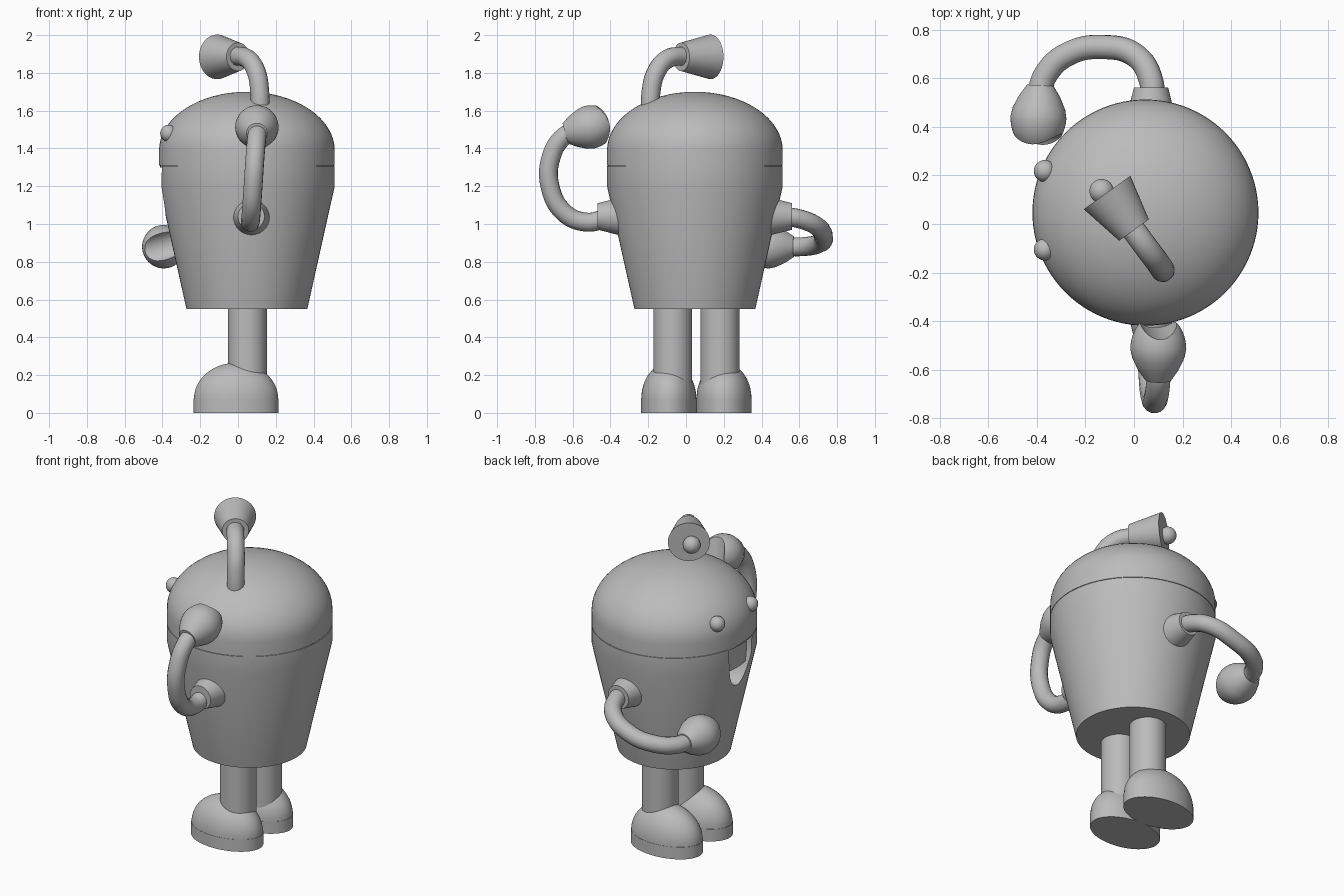
import bpy, bmesh, math
from mathutils import Vector

if "Cube" in bpy.data.objects:
    bpy.data.objects.remove(bpy.data.objects["Cube"])

grey = bpy.data.materials.new("plain grey")
grey.use_nodes = True
grey.diffuse_color = (0.5, 0.5, 0.5, 1)
grey.node_tree.nodes["Principled BSDF"].inputs["Base Color"].default_value = (0.5, 0.5, 0.5, 1)

C = 0.047  # body axis in x and y


def activate(ob):
    bpy.ops.object.select_all(action="DESELECT")
    ob.select_set(True)
    bpy.context.view_layer.objects.active = ob


def smooth(ob):
    activate(ob)
    bpy.ops.object.shade_smooth_by_angle(angle=math.radians(30))


def lathe(name, profile, origin=(0, 0, 0), axis=(0, 0, 1), scale=(1, 1), segs=64):
    """Revolve (radius, height) points around an axis, closing both ends."""
    bm = bmesh.new()
    rings = []
    for r, h in profile:
        if r < 1e-5:
            rings.append([bm.verts.new((0, 0, h))])
        else:
            angles = [2 * math.pi * i / segs for i in range(segs)]
            rings.append([bm.verts.new((r * math.cos(a) * scale[0], r * math.sin(a) * scale[1], h))
                          for a in angles])
    for a, b in zip(rings, rings[1:]):
        for i in range(segs):
            j = (i + 1) % segs
            quad = [a[i % len(a)], a[j % len(a)], b[j % len(b)], b[i % len(b)]]
            bm.faces.new(list(dict.fromkeys(quad)))
    for ring in (rings[0], rings[-1]):
        if len(ring) > 1:
            bm.faces.new(ring)
    bmesh.ops.recalc_face_normals(bm, faces=bm.faces)
    me = bpy.data.meshes.new(name)
    bm.to_mesh(me)
    bm.free()
    me.materials.append(grey)
    ob = bpy.data.objects.new(name, me)
    bpy.context.collection.objects.link(ob)
    ob.location = origin
    ob.rotation_euler = Vector(axis).to_track_quat("Z", "Y").to_euler()
    smooth(ob)
    return ob


def arc(radius, height, base=0.0, steps=16):
    """Quarter ellipse profile from the rim up to the pole."""
    angles = [math.pi / 2 * i / steps for i in range(steps + 1)]
    return [(radius * math.cos(a), base + height * math.sin(a)) for a in angles]


def ball(name, r, origin):
    angles = [math.pi * i / 16 for i in range(17)]
    return lathe(name, [(r * math.sin(a), -r * math.cos(a)) for a in angles], origin, segs=32)


def tube(name, points, radius):
    cu = bpy.data.curves.new(name, "CURVE")
    cu.dimensions = "3D"
    cu.bevel_depth = radius
    cu.bevel_resolution = 6
    cu.use_fill_caps = True
    sp = cu.splines.new("BEZIER")
    sp.resolution_u = 10
    sp.bezier_points.add(len(points) - 1)
    for bp, p in zip(sp.bezier_points, points):
        bp.co = p
        bp.handle_left_type = bp.handle_right_type = "AUTO"
    cu.materials.append(grey)
    ob = bpy.data.objects.new(name, cu)
    bpy.context.collection.objects.link(ob)
    activate(ob)
    bpy.ops.object.convert(target="MESH")
    smooth(bpy.context.object)


def cut(ob, cutter):
    mod = ob.modifiers.new("cut", "BOOLEAN")
    mod.operation = "DIFFERENCE"
    mod.solver = "EXACT"
    mod.object = cutter
    cutter.hide_render = True
    activate(ob)
    bpy.ops.object.modifier_apply(modifier=mod.name)
    bpy.data.objects.remove(cutter)
    smooth(ob)


# Tapered body with a recessed smile under the lid
body = lathe("body", [(0.32, 0.55), (0.465, 1.2), (0.465, 1.306)], (C, C, 0), segs=96)
cut(body, lathe("mouth_cutter", [(1, -0.4), (1, 0.4)], (-0.5, C, 1.31), (1, 0, 0), (0.115, 0.27)))
lathe("mouth_lining", [(0.432, 1.15), (0.432, 1.307)], (C, C, 0), segs=96)

# Domed lid
lathe("lid_seam", [(0.46, 1.3), (0.46, 1.315)], (C, C, 0), segs=96)
lathe("lid", [(0.465, 1.31)] + arc(0.465, 0.31, 1.39), (C, C, 0), segs=96)

# Eyes
for side, y in (("left", -0.105), ("right", 0.218)):
    ball(side + "_eye", 0.045, (-0.367, y, 1.48))

# Legs and shoes
for side, leg_y, foot_y in (("left", -0.07, -0.091), ("right", 0.18, 0.201)):
    lathe(side + "_leg", [(0.103, 0.1), (0.103, 0.6)], (0.05, leg_y, 0))
    foot = (0.225, 0.147)
    lathe(side + "_sole", [(1, 0), (1, 0.075)], (-0.01, foot_y, 0), scale=foot)
    lathe(side + "_shoe", arc(0.99, 0.19, 0.075), (-0.01, foot_y, 0), scale=foot)

# Antenna with a flared horn
tube("antenna", [(0.115, -0.185, 1.52), (0.115, -0.185, 1.7), (0.095, -0.155, 1.81),
                 (0.05, -0.095, 1.875), (-0.02, 0.0, 1.89)], 0.05)
lathe("horn", [(0.075, 0), (0.118, 0.19)], (0.0, -0.025, 1.885), (-0.58, 0.81, 0))
ball("horn_ball", 0.05, (-0.133, 0.135, 1.875))

# Shoulders
for side, s in (("left", -1), ("right", 1)):
    lathe(side + "_shoulder", [(0.103, 0), (0.07, 0.13)], (0.07, C + s * 0.385, 1.04), (0, s, 0))

# Arms
tube("right_arm", [(0.075, 0.5, 1.04), (0.07, 0.59, 1.03), (0.01, 0.69, 0.99), (-0.125, 0.728, 0.93),
                   (-0.27, 0.7, 0.895), (-0.36, 0.62, 0.88), (-0.395, 0.52, 0.88)], 0.05)
tube("left_arm", [(0.065, -0.42, 1.03), (0.065, -0.53, 1.01), (0.07, -0.645, 1.06), (0.08, -0.72, 1.2),
                  (0.09, -0.715, 1.35), (0.1, -0.65, 1.46), (0.105, -0.56, 1.5)], 0.05)


# Egg-shaped hands with a round grip groove across the tip
def hand(name, wrist, axis, groove_axis, grip):
    egg = [(0.055, 0), (0.085, 0.045), (0.108, 0.095)]
    egg += arc(0.115, 0.145, 0.13, 12)
    ob = lathe(name, egg, wrist, axis, segs=48)
    centre = Vector(wrist) + Vector(axis).normalized() * 0.28
    cut(ob, lathe(name + "_cutter", [(grip, -0.3), (grip, 0.3)], centre, groove_axis, segs=48))


hand("right_hand", (-0.385, 0.57, 0.88), (-0.06, -1, 0), (1, 0, 0.3), 0.08)
hand("left_hand", (0.1, -0.64, 1.48), (0, 1, 0.25), (0.1, -0.25, 1), 0.085)
